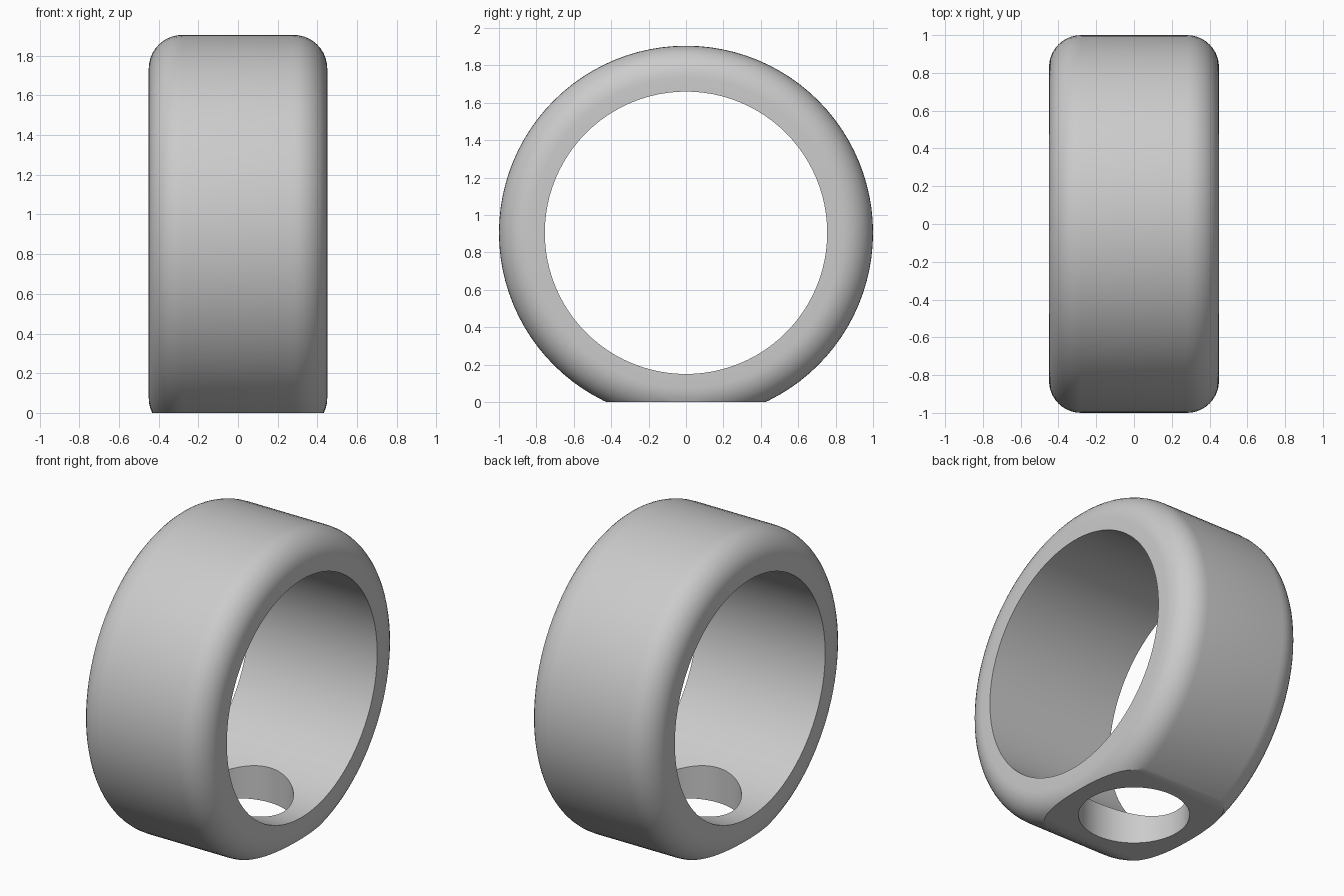
import bpy, bmesh
from math import sin, cos, pi, radians

if "Cube" in bpy.data.objects:
    bpy.data.objects.remove(bpy.data.objects["Cube"])

CZ, OUT, INN, HALF, FIL = 0.905, 1.0, 0.755, 0.45, 0.17
SEG, ARC = 96, 10

# Half cross-section (x, radius): rounded outer corners, sharp inner bore
right = [(HALF - FIL + FIL * sin(i / ARC * pi / 2), OUT - FIL + FIL * cos(i / ARC * pi / 2))
         for i in range(ARC + 1)]
profile = right + [(HALF, INN), (-HALF, INN)] + [(-x, r) for x, r in reversed(right)]

# Ring body, spun around the x axis
bm = bmesh.new()
rings = [[bm.verts.new((x, r * sin(2 * pi * k / SEG), CZ + r * cos(2 * pi * k / SEG)))
          for x, r in profile] for k in range(SEG)]
n = len(profile)
for k in range(SEG):
    a, b = rings[k], rings[(k + 1) % SEG]
    for i in range(n):
        j = (i + 1) % n
        bm.faces.new((a[i], a[j], b[j], b[i]))

# Flat standing base
bmesh.ops.bisect_plane(bm, geom=bm.verts[:] + bm.edges[:] + bm.faces[:],
                       plane_co=(0, 0, 0), plane_no=(0, 0, 1), clear_inner=True)
bmesh.ops.holes_fill(bm, edges=[e for e in bm.edges if e.is_boundary], sides=0)
bmesh.ops.recalc_face_normals(bm, faces=bm.faces[:])
mesh = bpy.data.meshes.new("ring_body")
bm.to_mesh(mesh)
bm.free()
ring = bpy.data.objects.new("ring_body", mesh)
bpy.context.collection.objects.link(ring)

# Round hole down through the base
bpy.ops.mesh.primitive_cylinder_add(vertices=64, radius=0.32, depth=0.9, location=(0, 0, 0.2))
cutter = bpy.context.object
cutter.name = "base_hole_cutter"
cutter.hide_render = True
cutter.display_type = 'WIRE'
mod = ring.modifiers.new("base_hole", 'BOOLEAN')
mod.operation = 'DIFFERENCE'
mod.solver = 'EXACT'
mod.object = cutter

# Apply the cut, then shade smooth with sharp rims
bpy.ops.object.select_all(action='DESELECT')
ring.select_set(True)
bpy.context.view_layer.objects.active = ring
bpy.ops.object.modifier_apply(modifier=mod.name)
bpy.data.objects.remove(cutter)
bpy.ops.object.shade_smooth_by_angle(angle=radians(25))
